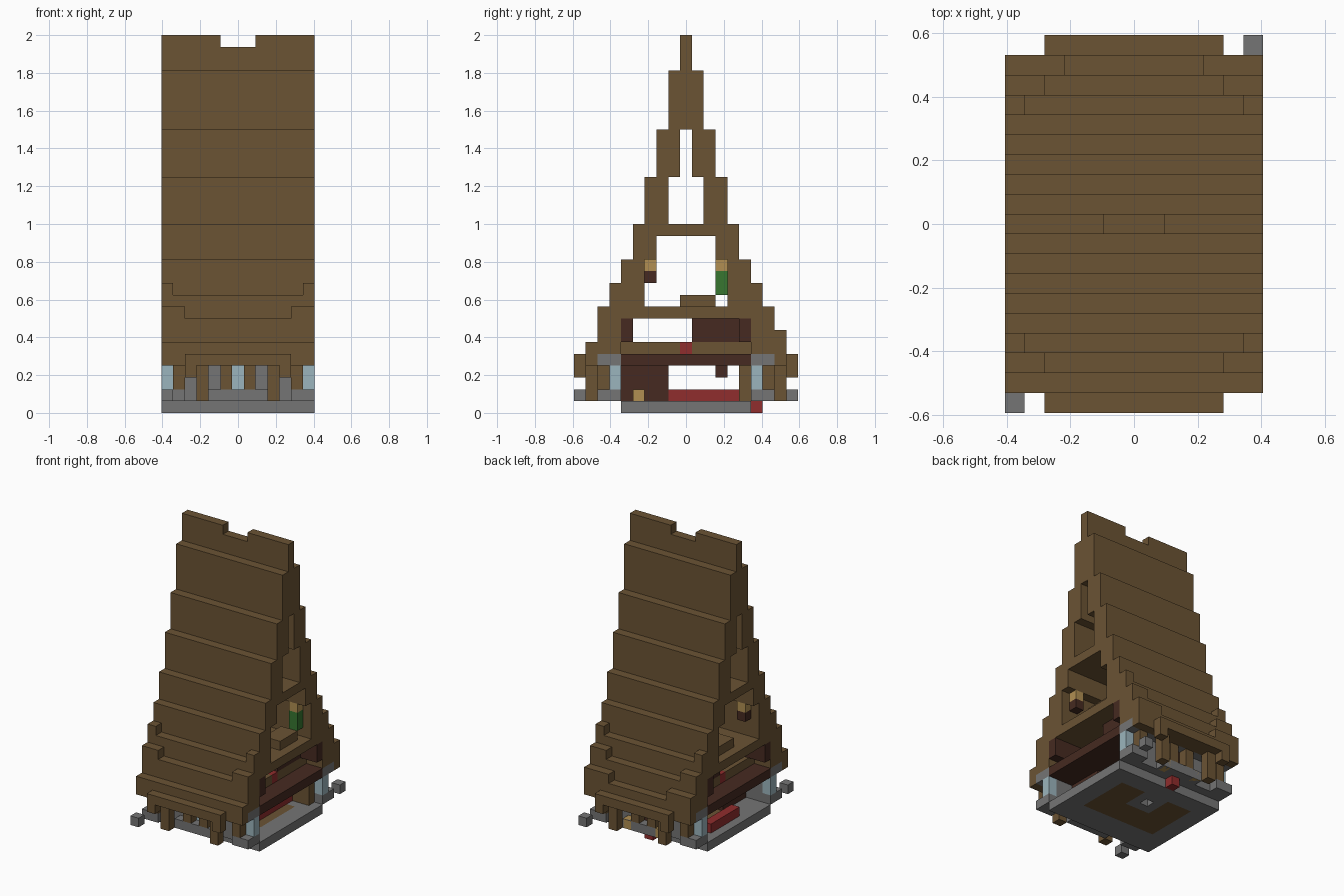
import bpy
import bmesh

cube = bpy.data.objects.get("Cube")
if cube:
    bpy.data.objects.remove(cube, do_unlink=True)

UNIT = 2 / 32          # edge of one building block
WIDE, DEEP = 12, 18    # last block index across x and y


def material(name, colour):
    mat = bpy.data.materials.new(name)
    mat.use_nodes = True
    mat.diffuse_color = (*colour, 1)
    mat.node_tree.nodes["Principled BSDF"].inputs["Base Color"].default_value = (*colour, 1)
    return mat


WOOD = material("oak_brown", (0.147, 0.087, 0.034))
DARK = material("dark_wood", (0.061, 0.023, 0.015))
STONE = material("stone_grey", (0.178, 0.178, 0.178))
GLASS = material("pale_glass", (0.33, 0.46, 0.51))
RED = material("red_cloth", (0.28, 0.026, 0.026))
TAN = material("lamp_tan", (0.44, 0.275, 0.084))
GREEN = material("leaf_green", (0.038, 0.18, 0.03))


def block(x, y, z):
    """A cuboid of blocks; each argument is an index or an inclusive (first, last) pair."""
    return [(v, v) if isinstance(v, int) else v for v in (x, y, z)]


def flip(boxes, axis, last):
    """Add the mirror image of every cuboid along one axis."""
    out = list(boxes)
    for box in boxes:
        twin = list(box)
        first, end = twin[axis]
        twin[axis] = (last - end, last - first)
        if twin not in out:
            out.append(twin)
    return out


def both_ends(boxes):
    return flip(boxes, 0, WIDE)


def both_sides(boxes):
    return flip(boxes, 1, DEEP)


def frame(outer_x, outer_y, inner_x, inner_y, z):
    """A flat ring of blocks around a rectangular gap."""
    ring = [block(outer_x, (outer_y[0], inner_y[0] - 1), z),
            block(outer_x, (inner_y[1] + 1, outer_y[1]), z),
            block((outer_x[0], inner_x[0] - 1), inner_y, z),
            block((inner_x[1] + 1, outer_x[1]), inner_y, z)]
    return [b for b in ring if all(lo <= hi for lo, hi in b)]


def build(name, mat, boxes):
    bm = bmesh.new()
    for box in boxes:
        made = bmesh.ops.create_cube(bm, size=1)["verts"]
        middle = (WIDE + 1) / 2, (DEEP + 1) / 2, 0
        for vert in made:
            for a, (lo, hi) in enumerate(box):
                vert.co[a] = ((hi + 1 if vert.co[a] > 0 else lo) - middle[a]) * UNIT
    mesh = bpy.data.meshes.new(name)
    bm.to_mesh(mesh)
    bm.free()
    mesh.materials.append(mat)
    bpy.context.collection.objects.link(bpy.data.objects.new(name, mesh))


ALL = (0, WIDE)
INSIDE = (4, 14)

# Foundation slab with a wooden inlay and a stone ring around a small pit
inlay_x, inlay_y, ring_x, ring_y = (2, 10), (7, 12), (5, 7), (10, 12)
build("foundation_slab", STONE, frame(ALL, INSIDE, inlay_x, inlay_y, 0))
build("floor_inlay", WOOD, frame(inlay_x, inlay_y, ring_x, ring_y, 0))
build("pit_ring", STONE, frame(ring_x, ring_y, (6, 6), (11, 11), 0))
build("wall_footing", STONE, both_sides(
    [block(ALL, 3, 1), block((4, 8), 2, 1)] + both_ends([block((0, 1), 2, 1)])))
build("corner_stones", STONE, [block(0, 0, 1), block(WIDE, DEEP, 1)])

# Long walls: glass, brackets and stone panels under a stone beam
PANE = (2, 3)
build("stone_wall", STONE, both_sides(
    [block(ALL, (2, 3), 4)] + both_ends([block((1, 5), 3, PANE)])))
build("windows", GLASS, both_sides(both_ends([block(0, 3, PANE)])) + [block(6, 3, PANE)])
build("door", DARK, [block(6, 15, PANE)])
build("wall_brackets", WOOD, both_sides(both_ends([block(1, 2, PANE), block(5, 2, PANE)])))
build("eave_posts", WOOD, both_sides(both_ends([block(3, 1, (1, 3))])))
build("door_step", RED, [block(6, 15, 0)])
build("door_lamps", TAN, both_ends([block(4, 16, 1)]))

# Stepped roof: one row of boards per step, (outer, inner) depth and height range
steps = [((0, 1), (4, 4)), ((1, 1), (5, 5)), ((2, 3), (5, 7)), ((3, 3), (8, 9)),
         ((4, 5), (9, 12)), ((5, 6), (13, 15)), ((6, 7), (16, 19)), ((7, 8), (20, 23))]
roof = []
for y, z in steps:
    span = (2, 10) if y[0] == 0 else ALL
    roof.append(block(span, y, z))
roof.append(block(ALL, 1, 4))
build("roof_slopes", WOOD, both_sides(roof))
build("roof_top", WOOD, [block(ALL, (8, 10), (24, 28)), block(ALL, 9, (29, 30))])
build("ridge_ends", WOOD, both_ends([block((0, 4), 9, 31)]))

# Upturned corners and drooping eave tips
tips = both_sides([block(0, 3, 10), block((0, 1), 2, 8), block(2, 0, 3)])
build("roof_tips", WOOD, both_ends(tips + [block((0, 2), 17, 6)]))

# Floors
build("first_floor", DARK, [block(ALL, INSIDE, 4)])
build("second_floor", WOOD, [block(ALL, (3, 15), 8)])
build("loft_floor", WOOD, [block(ALL, (7, 11), 15)])

# Ground room
build("ground_cupboard", DARK, [block((3, 9), (4, 7), (1, 3)), block((3, 9), 12, 3)])
build("back_posts", WOOD, both_ends([block((1, 4), 14, (1, 3))]))
build("ground_benches", RED, [block(9, (8, 13), 1), block(1, (8, 12), 1)])
build("ground_lamp", TAN, [block(10, 5, 1)])

# Middle room
build("middle_lining", DARK, both_sides([block(ALL, 4, (6, 7))]))
build("middle_wardrobe", DARK, both_ends([block((8, 10), (10, 13), (6, 7))]))
build("middle_skirting", WOOD, both_ends([block((9, 10), (4, 8), 5), block((9, 10), (10, 14), 5)]))
build("middle_cushion", RED, both_ends([block(10, 9, 5)]))

# Upper room
build("upper_bench", WOOD, both_ends([block((10, 11), (9, 11), 9)]))
build("lamp_heads", TAN, both_sides(both_ends([block(11, 6, 12)])))
build("lamp_bracket", DARK, both_ends([block(11, 6, 11)]))
build("hanging_plant", GREEN, both_ends([block(11, 12, (10, 11))]))
